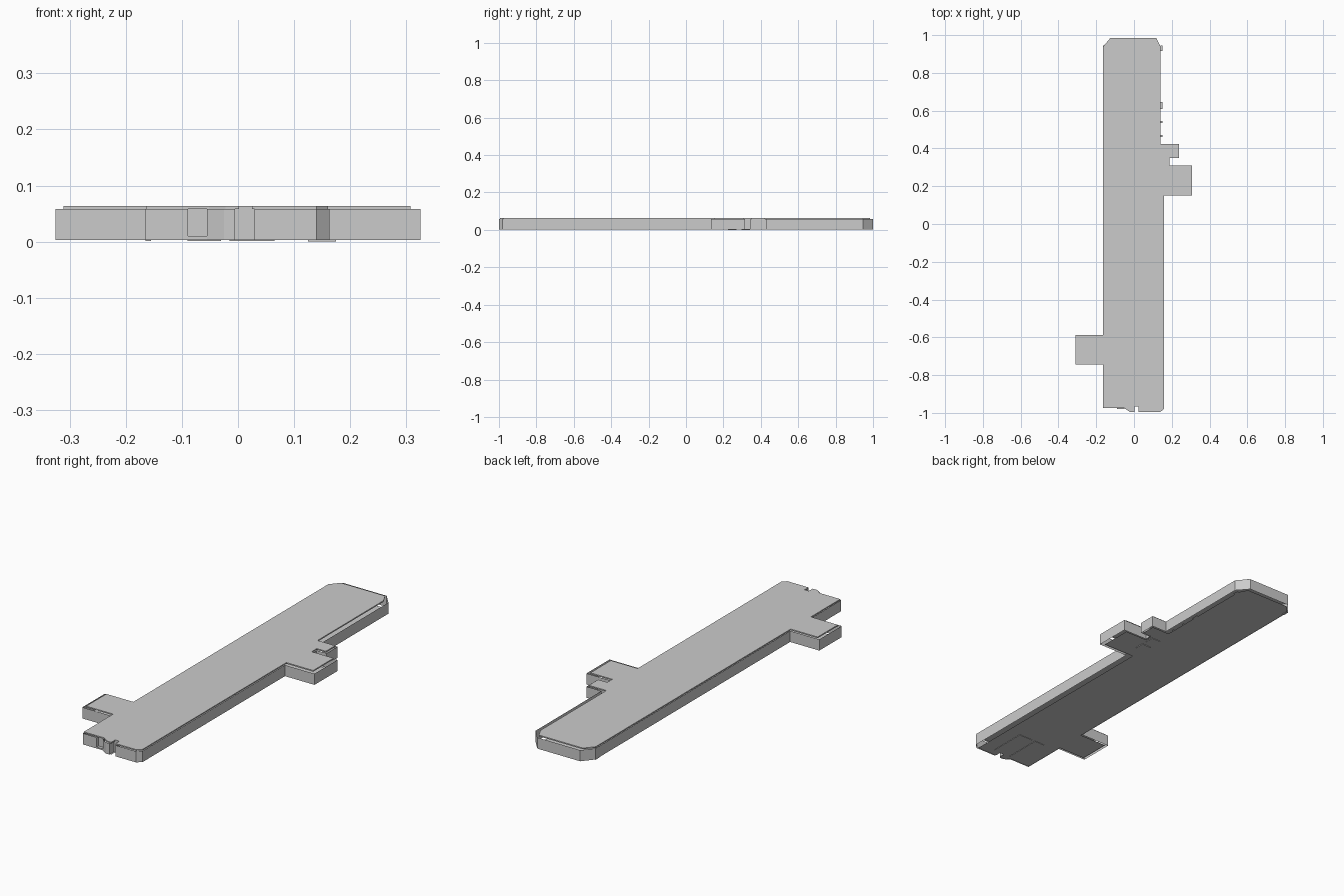
import bpy, bmesh

ROOF_Z, WALL_TOP, FLOOR_Z = 0.064, 0.058, 0.003


def build(name, outline, z0, z1, sides=True, top=False, bottom=False):
    """Extruded counter-clockwise outline with optional caps."""
    bm = bmesh.new()
    lo = [bm.verts.new((x, y, z0)) for x, y in outline]
    hi = [bm.verts.new((x, y, z1)) for x, y in outline] if sides or top else []
    n = len(outline)
    if sides:
        for i in range(n):
            j = (i + 1) % n
            bm.faces.new((lo[i], lo[j], hi[j], hi[i]))
    if top:
        bm.faces.new(hi)
    if bottom:
        bm.faces.new(lo[::-1])
    me = bpy.data.meshes.new(name)
    bm.to_mesh(me)
    bm.free()
    ob = bpy.data.objects.new(name, me)
    bpy.context.collection.objects.link(ob)
    return ob


def rect(x0, x1, y0, y1):
    return [(x0, y0), (x1, y0), (x1, y1), (x0, y1)]


# Front edge with doorway recess, angled cheek and central notch
front_wall = [(-0.165, -0.98), (-0.089, -0.98), (-0.089, -0.965), (-0.055, -0.965),
              (-0.055, -0.98), (-0.025, -1.0), (-0.005, -1.0), (-0.005, -0.965),
              (0.029, -0.965), (0.029, -1.0), (0.14, -1.0), (0.163, -0.98)]
front_plate = [(-0.163, -0.975), (-0.052, -0.975), (-0.022, -0.995), (0.002, -0.995),
               (0.002, -0.965), (0.025, -0.965), (0.025, -0.995), (0.14, -0.995),
               (0.16, -0.977)]

# Outer walls: open shell standing slightly outside the plates
walls = front_wall + [
    (0.163, 0.135), (0.325, 0.135), (0.325, 0.315), (0.19, 0.315),
    (0.19, 0.345), (0.245, 0.345), (0.245, 0.43), (0.163, 0.43),
    (0.163, 0.945), (0.115, 1.0), (-0.12, 1.0), (-0.165, 0.945),
    (-0.165, -0.58), (-0.325, -0.58), (-0.325, -0.755), (-0.165, -0.755)]
build("outer_walls", walls, FLOOR_Z, WALL_TOP)

# Shared back and left edge of roof and floor
rear_left = [(0.14, 0.94), (0.117, 0.985), (-0.125, 0.985), (-0.163, 0.94),
             (-0.163, -0.587), (-0.311, -0.587), (-0.311, -0.745), (-0.163, -0.745)]
right_wing = [(0.307, 0.15), (0.307, 0.31), (0.187, 0.31),
              (0.187, 0.35), (0.237, 0.35), (0.237, 0.423), (0.14, 0.423)]

# Roof plate with a thin skirt
roof = front_plate + [(0.16, 0.15)] + right_wing + rear_left
build("roof_plate", roof, WALL_TOP, ROOF_Z, top=True)

# Floor plate, set in from the right-hand wall
floor = front_plate[:-2] + [(0.135, -0.995), (0.135, 0.15)] + right_wing + rear_left
build("floor_plate", floor, FLOOR_Z, FLOOR_Z, sides=False, bottom=True)

# Small floor ledges along the right and left edges
for i, (y0, y1) in enumerate([(0.46, 0.47), (0.535, 0.545), (0.61, 0.645), (0.915, 0.945)]):
    build(f"edge_ledge_{i + 1}", rect(0.14, 0.15, y0, y1), 0.001, FLOOR_Z, bottom=True)
build("edge_ledge_left", rect(-0.165, -0.155, 0.915, 0.945), 0.001, FLOOR_Z, bottom=True)

# Raised pads under the floor
for i, y in enumerate((0.225, 0.297)):
    build(f"square_pad_{i + 1}", rect(0.125, 0.175, y, y + 0.046), 0, FLOOR_Z, bottom=True)
for i, (x0, x1) in enumerate([(-0.09, -0.03), (-0.015, 0.065)]):
    build(f"entry_pad_{i + 1}", rect(x0, x1, -0.96, -0.77), 0.001, FLOOR_Z, bottom=True)

# Sill of the doorway recess
build("door_sill", rect(-0.089, -0.05, -0.98, -0.965), FLOOR_Z, 0.01, top=True)
